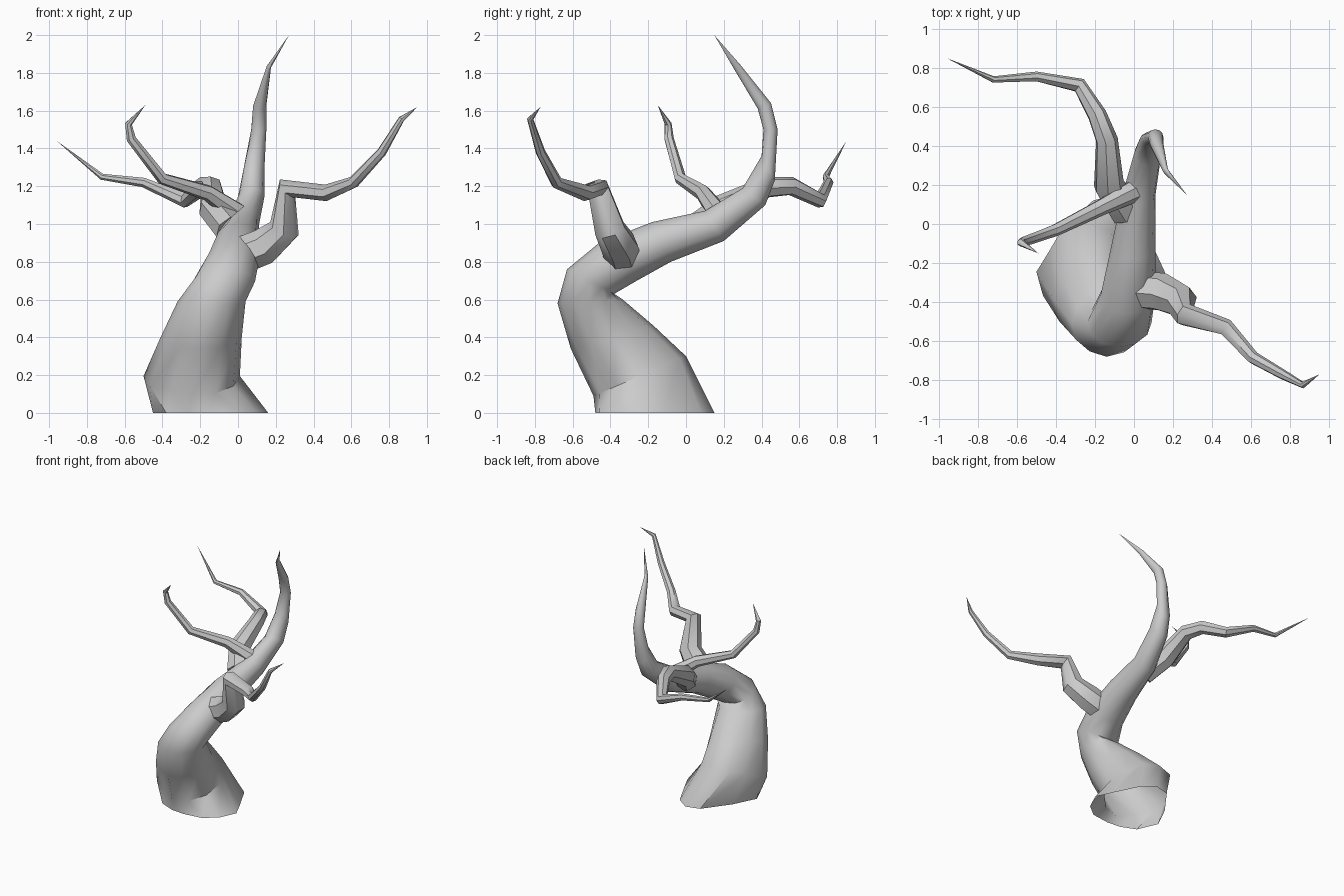
import bpy, bmesh
from math import cos, sin, pi, radians
from mathutils import Vector

if "Cube" in bpy.data.objects:
    bpy.data.objects.remove(bpy.data.objects["Cube"])


def loft(name, rings, tip, cap_start):
    """Skin a list of equal-length rings and close them in a point."""
    bm = bmesh.new()
    vr = [[bm.verts.new(p) for p in r] for r in rings]
    n = len(vr[0])
    for a, b in zip(vr, vr[1:]):
        for i in range(n):
            j = (i + 1) % n
            bm.faces.new((a[i], a[j], b[j], b[i]))
    end = bm.verts.new(tip)
    for i in range(n):
        bm.faces.new((vr[-1][i], vr[-1][(i + 1) % n], end))
    if cap_start:
        bm.faces.new(vr[0][::-1])
    me = bpy.data.meshes.new(name)
    bm.to_mesh(me)
    bm.free()
    ob = bpy.data.objects.new(name, me)
    bpy.context.collection.objects.link(ob)
    bpy.ops.object.select_all(action='DESELECT')
    ob.select_set(True)
    bpy.context.view_layer.objects.active = ob
    bpy.ops.object.shade_smooth_by_angle(angle=radians(45))
    return ob


def branch(name, path, tip, sides=7):
    """Tapered crooked tube; path holds (x, y, z, radius)."""
    pts = [Vector(p[:3]) for p in path] + [Vector(tip)]
    rings, side = [], None
    for i, p in enumerate(path):
        d = (pts[i + 1] - pts[i]).normalized()
        if i:
            d = (d + (pts[i] - pts[i - 1]).normalized()).normalized()
        if side is None:
            side = d.orthogonal()
        side = (side - d * side.dot(d)).normalized()
        up = d.cross(side)
        rings.append([pts[i] + p[3] * (side * cos(2 * pi * k / sides) + up * sin(2 * pi * k / sides))
                      for k in range(sides)])
    return loft(name, rings, tip, True)


# Trunk: irregular flared foot, open underneath
foot = [(.16, -.25), (.10, -.12), (0, .08), (-.10, .15), (-.21, .12), (-.36, -.08),
        (-.45, -.26), (-.38, -.42), (-.26, -.47), (-.15, -.48), (0, -.46), (.10, -.38)]
N = len(foot)
# Trunk sections: x min, x max, front (y, z), back (y, z), groove depth
sections = [
    (-.50, .01, (-.49, .09), (0, .30), .14),
    (-.41, .02, (-.61, .34), (-.17, .46), .08),
    (-.32, .04, (-.68, .58), (-.335, .60), .03),
    (-.24, .09, (-.63, .76), (-.38, .63), 0),
    (-.17, .11, (-.46, .90), (-.26, .70), 0),
    (-.12, .11, (-.18, 1.01), (-.08, .80), 0),
    (-.06, .11, (.10, 1.07), (.20, .91), 0),
    (0, .14, (.30, 1.19), (.42, 1.10), 0),
    (.03, .14, (.40, 1.36), (.47, 1.23), 0),
    (.07, .15, (.41, 1.50), (.485, 1.50), 0),
    (.08, .15, (.38, 1.61), (.45, 1.64), 0),
    (.15, .175, (.255, 1.82), (.29, 1.84), 0),
]
rings = [[Vector((x, y, 0)) for x, y in foot]]
for x0, x1, f, b, groove in sections:
    c = Vector(((x0 + x1) / 2, (f[0] + b[0]) / 2, (f[1] + b[1]) / 2))
    u = Vector(((x1 - x0) / 2, 0, 0))
    v = Vector((0, (b[0] - f[0]) / 2, (b[1] - f[1]) / 2))
    ring = []
    for k in range(N):
        t = 2 * pi * k / N
        s = 1 - groove if k in (1, 5, 8) else 1
        ring.append(c + s * (u * cos(t) + v * sin(t)))
    rings.append(ring)
loft("trunk", rings, (.27, .15, 2.0), False)

# Side branches
branch("right_branch", [
    (.04, -.34, .84, .10), (.14, -.35, .88, .10), (.245, -.40, .97, .085),
    (.26, -.465, 1.19, .06), (.47, -.53, 1.165, .045), (.61, -.685, 1.22, .033),
    (.76, -.77, 1.38, .026), (.865, -.825, 1.555, .017)], (.95, -.77, 1.62))
branch("back_branch", [
    (-.04, .06, .97, .085), (-.13, .20, 1.08, .08), (-.14, .43, 1.195, .058),
    (-.19, .56, 1.20, .05), (-.28, .71, 1.125, .04), (-.50, .755, 1.22, .026),
    (-.72, .74, 1.25, .017)], (-.96, .85, 1.44))
branch("left_branch", [
    (.02, .18, 1.04, .06), (-.16, .09, 1.165, .043), (-.40, -.03, 1.24, .032),
    (-.565, -.09, 1.45, .026), (-.58, -.095, 1.53, .019)], (-.49, -.15, 1.63))
